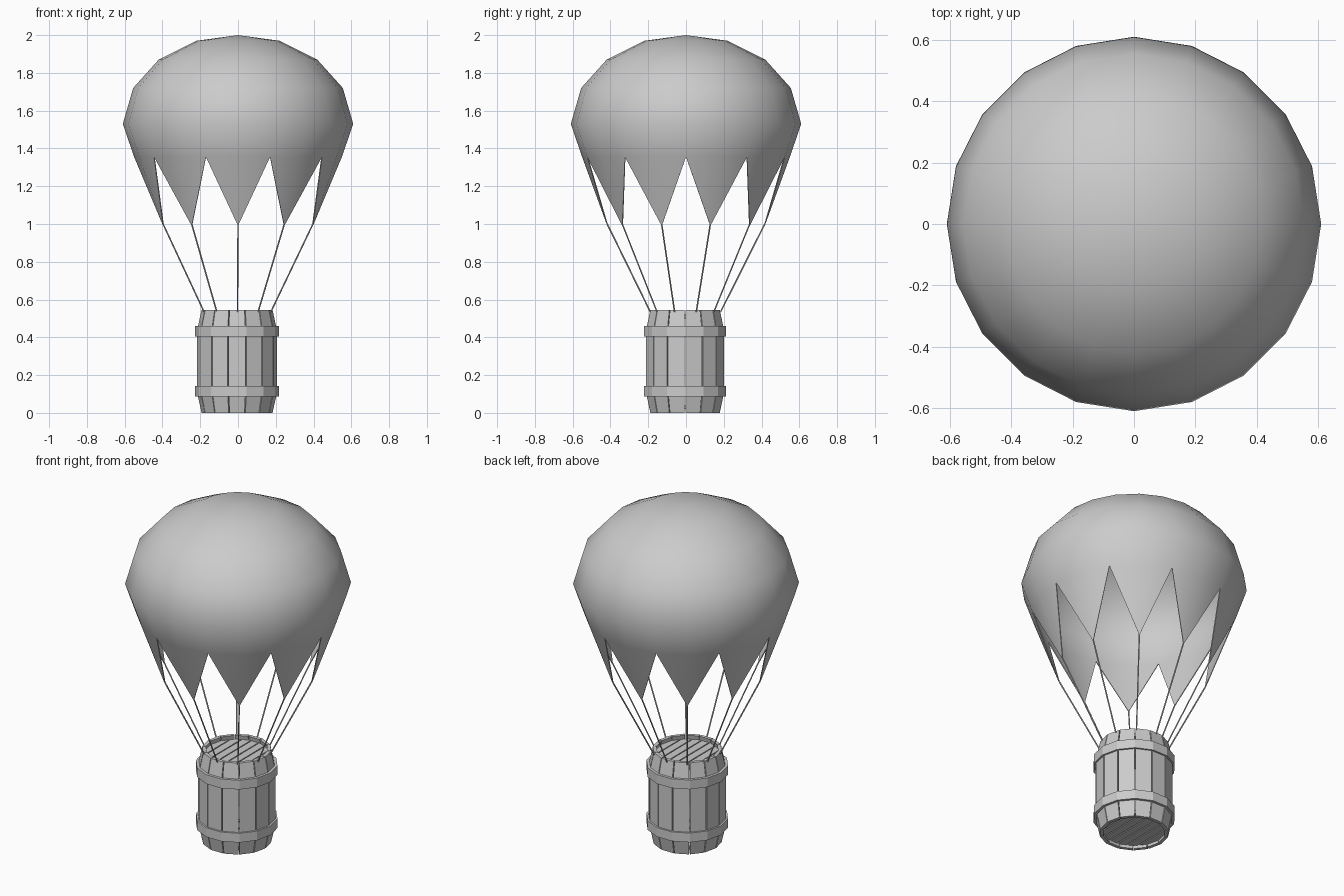
import bpy, bmesh
from math import sin, cos, pi, radians, sqrt
from mathutils import Vector

if "Cube" in bpy.data.objects:
    bpy.data.objects.remove(bpy.data.objects["Cube"])

CX = CY = -0.005          # barrel centre
STAVES = 14


def polar(r, a, z, cx=0.0, cy=0.0):
    """Angle is measured from the front (-y)."""
    return Vector((cx + r * sin(a), cy - r * cos(a), z))


def finish(bm, name, smooth=None):
    bmesh.ops.recalc_face_normals(bm, faces=bm.faces[:])
    me = bpy.data.meshes.new(name)
    bm.to_mesh(me)
    bm.free()
    ob = bpy.data.objects.new(name, me)
    bpy.context.collection.objects.link(ob)
    if smooth:
        bpy.ops.object.select_all(action='DESELECT')
        ob.select_set(True)
        bpy.context.view_layer.objects.active = ob
        bpy.ops.object.shade_smooth_by_angle(angle=radians(smooth))
    return ob


def bridge(bm, a, b):
    """Quads between two closed vertex loops."""
    n = len(a)
    for i in range(n):
        bm.faces.new((a[i], a[(i + 1) % n], b[(i + 1) % n], b[i]))


# Canopy: 20-sided dome with ten pointed flaps
bm = bmesh.new()
N = 20
top = bm.verts.new((0, 0, 2.0))
rings = [[bm.verts.new(polar(r, 2 * pi * i / N, z)) for i in range(N)]
         for r, z in ((0.22, 1.97), (0.42, 1.87), (0.555, 1.72), (0.61, 1.53), (0.55, 1.355))]
for i in range(N):
    bm.faces.new((top, rings[0][i], rings[0][(i + 1) % N]))
for a, b in zip(rings, rings[1:]):
    bridge(bm, a, b)
low = rings[-1]
for i in range(0, N, 2):
    tip = bm.verts.new(polar(0.417, 2 * pi * i / N, 0.99))
    bm.faces.new((low[i - 1], low[i], tip))
    bm.faces.new((low[i], low[(i + 1) % N], tip))
bmesh.ops.recalc_face_normals(bm, faces=bm.faces[:])
bmesh.ops.solidify(bm, geom=bm.faces[:], thickness=0.005)
finish(bm, "canopy", 50)

# Ropes from the flap tips to the barrel rim
bm = bmesh.new()
for k in range(10):
    a = 2 * pi * k / 10
    p, q = polar(0.186, a, 0.535, -0.003, -0.003), polar(0.417, a, 1.0)
    d = q - p
    mat = d.to_track_quat('Z', 'Y').to_matrix().to_4x4()
    mat.translation = (p + q) / 2
    bmesh.ops.create_cone(bm, cap_ends=True, segments=6, radius1=0.004,
                          radius2=0.004, depth=d.length, matrix=mat)
finish(bm, "ropes")

# Barrel staves: separate bent planks with narrow gaps
bm = bmesh.new()
half = pi / STAVES
gap = 0.012
for k in range(STAVES):
    mid = 2 * pi * k / STAVES
    loops = []
    for r, z in ((0.188, 0.0), (0.212, 0.11), (0.212, 0.435), (0.188, 0.545)):
        g = gap
        loops.append([bm.verts.new(polar(rr, mid + s * (half - g), z, CX, CY))
                      for rr, s in ((r, -1), (r, 1), (r - 0.02, 1), (r - 0.02, -1))])
    for a, b in zip(loops, loops[1:]):
        bridge(bm, a, b)
    bm.faces.new(loops[0])
    bm.faces.new(loops[-1])
finish(bm, "barrel_staves")

# Hoops
for name, z0, z1 in (("lower_hoop", 0.088, 0.143), ("upper_hoop", 0.404, 0.459)):
    bm = bmesh.new()
    loops = [[bm.verts.new(polar(r, 2 * pi * (i + 0.5) / STAVES, z, CX, CY))
              for i in range(STAVES)]
             for r, z in ((0.223, z0), (0.223, z1), (0.203, z1), (0.203, z0))]
    for i in range(4):
        bridge(bm, loops[i], loops[(i + 1) % 4])
    finish(bm, name)

# Lids: planks clipped to a circle
for name, z0, z1 in (("bottom_lid", 0.02, 0.04), ("top_lid", 0.50, 0.52)):
    bm = bmesh.new()
    R, count = 0.176, 7
    w = 2 * R / count
    for k in range(count):
        x0, x1 = -R + k * w + 0.003, -R + (k + 1) * w - 0.003
        xs = [x0 + (x1 - x0) * t / 2 for t in range(3)]
        outline = [(x, -sqrt(R * R - x * x)) for x in xs]
        outline += [(x, -y) for x, y in reversed(outline)]
        a, b = [[bm.verts.new((CX + x, CY + y, z)) for x, y in outline] for z in (z0, z1)]
        bridge(bm, a, b)
        bm.faces.new(a)
        bm.faces.new(b)
    finish(bm, name)
